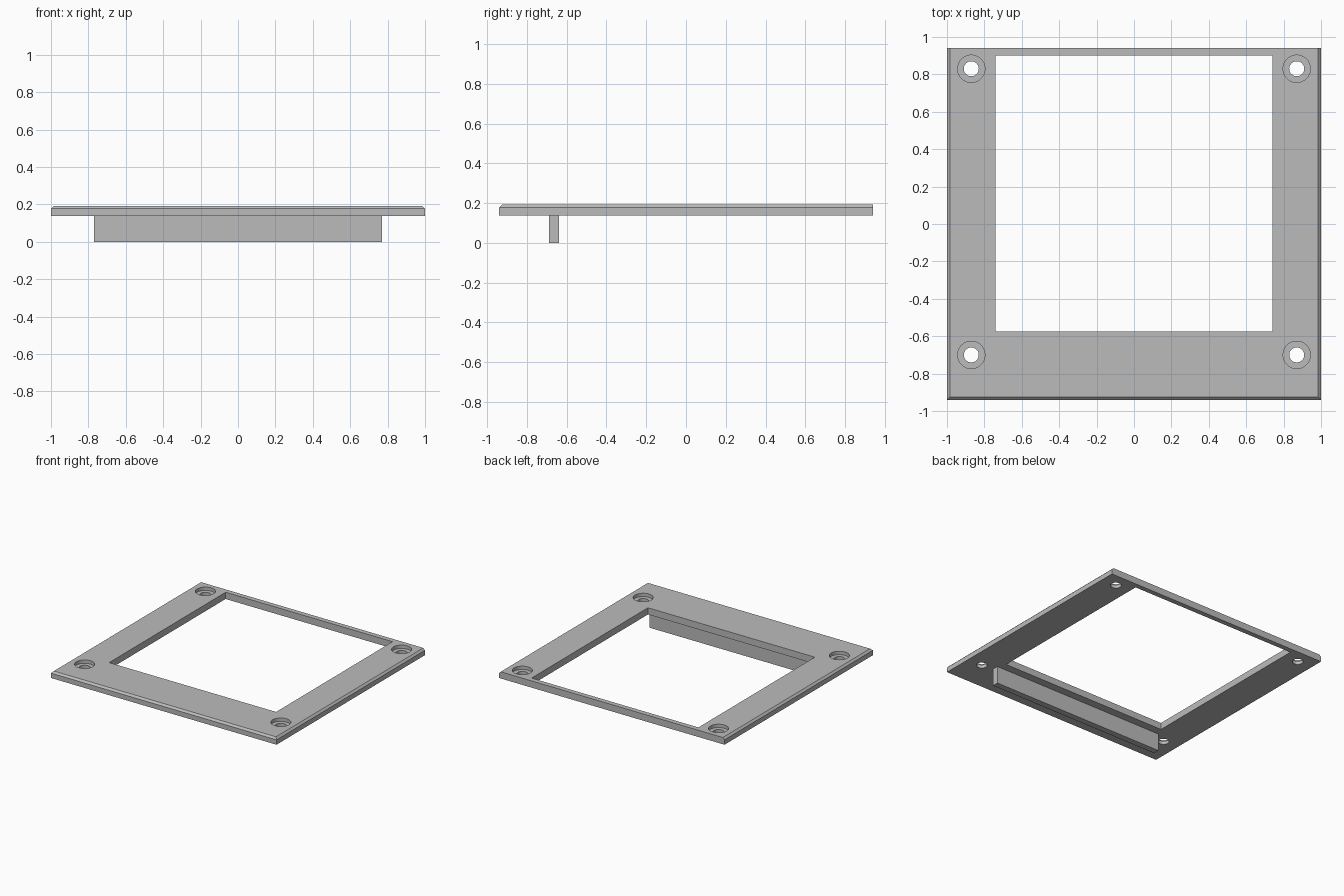
import bpy
import bmesh

if "Cube" in bpy.data.objects:
    bpy.data.objects.remove(bpy.data.objects["Cube"], do_unlink=True)

grey = bpy.data.materials.new("plain_grey")
grey.use_nodes = True
COLOUR = (0.5, 0.5, 0.5, 1)
grey.diffuse_color = COLOUR
grey.node_tree.nodes["Principled BSDF"].inputs["Base Color"].default_value = COLOUR

BOTTOM, TOP = 0.139, 0.193
HALF_DEPTH = 0.94


def box(name, x, y, z):
    """Box from (low, high) pairs on each axis."""
    bpy.ops.mesh.primitive_cube_add(size=1)
    ob = bpy.context.object
    ob.name = name
    for v in ob.data.vertices:
        v.co = [lo if c < 0 else hi for c, (lo, hi) in zip(v.co, (x, y, z))]
    ob.data.materials.append(grey)
    return ob


def cylinder(name, x, y, radius, low, high):
    bpy.ops.mesh.primitive_cylinder_add(
        vertices=48, radius=radius, depth=high - low, location=(x, y, (low + high) / 2))
    ob = bpy.context.object
    ob.name = name
    ob.data.materials.append(grey)
    return ob


def cut(target, cutter):
    mod = target.modifiers.new("cut", "BOOLEAN")
    mod.operation = "DIFFERENCE"
    mod.solver = "EXACT"
    mod.object = cutter
    bpy.context.view_layer.objects.active = target
    bpy.ops.object.modifier_apply(modifier=mod.name)
    bpy.data.objects.remove(cutter, do_unlink=True)


# Plate, chamfered along the top front and side edges only
plate = box("frame_plate", (-1, 1), (-HALF_DEPTH, HALF_DEPTH), (BOTTOM, TOP))
bm = bmesh.new()
bm.from_mesh(plate.data)
edges = [e for e in bm.edges
         if all(v.co.z > TOP - 0.01 for v in e.verts)
         and not all(v.co.y > 0 for v in e.verts)]
bmesh.ops.bevel(bm, geom=edges, offset=0.015, segments=1, affect="EDGES")
bm.to_mesh(plate.data)
bm.free()

# Window opening, offset toward the back
cut(plate, box("window_cutter", (-0.74, 0.74), (-0.575, 0.9), (0, 0.4)))

# Counterbored screw holes
for x in (-0.87, 0.87):
    for y in (-0.7, 0.83):
        cut(plate, cylinder("hole_cutter", x, y, 0.04, 0, 0.4))
        cut(plate, cylinder("counterbore_cutter", x, y, 0.073, TOP - 0.027, 0.4))

# Locating rib under the front of the plate
rib = box("locating_rib", (-0.77, 0.77), (-0.69, -0.64), (0, BOTTOM))

for ob in (plate, rib):
    bpy.ops.object.select_all(action="DESELECT")
    ob.select_set(True)
    bpy.context.view_layer.objects.active = ob
    bpy.ops.object.shade_smooth_by_angle(angle=0.5)
